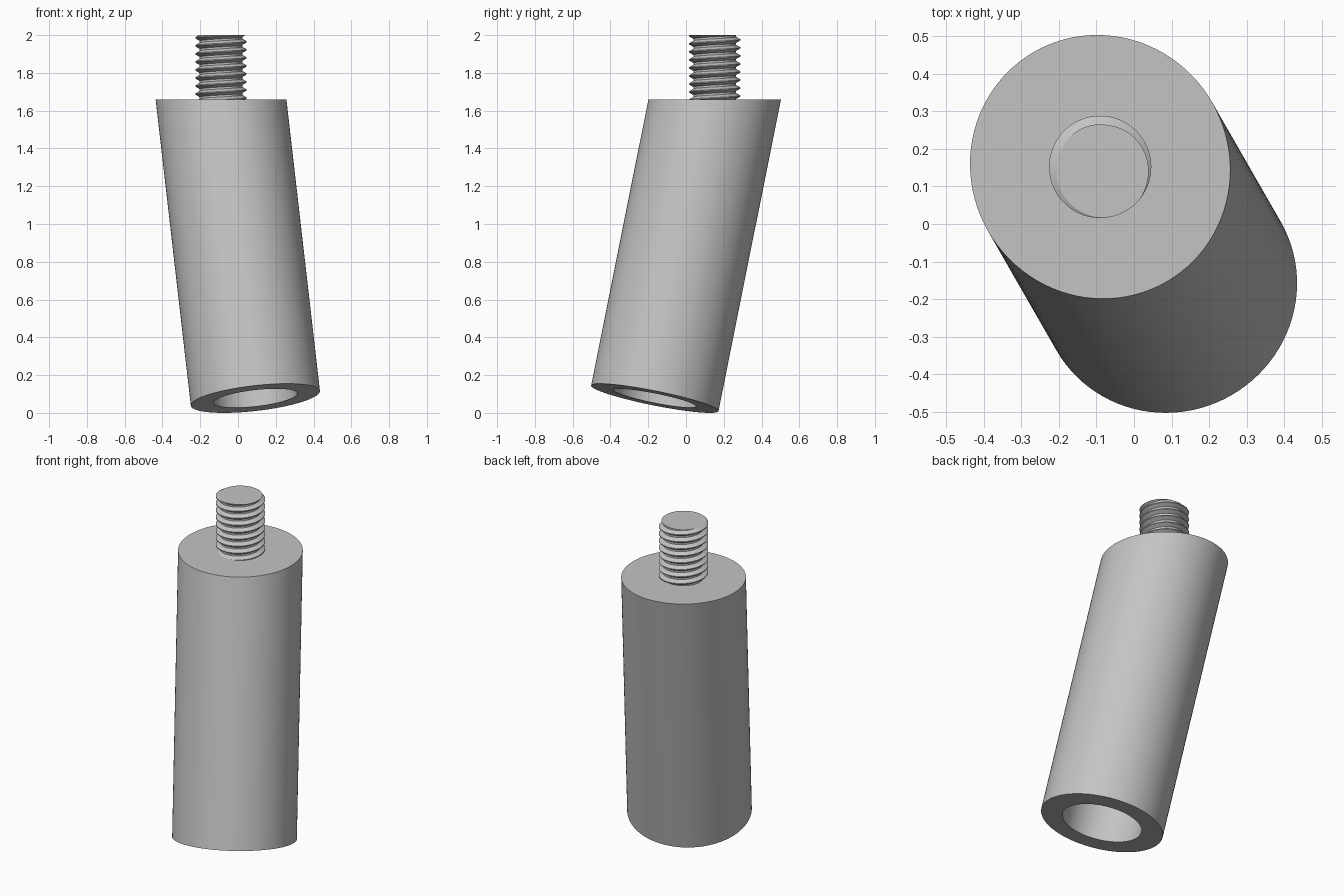
import bpy, bmesh, math
from mathutils import Vector

SEG = 96
TOP_Z = 1.66
STUD_TOP = 2.0
TOP_C = Vector((-0.09, 0.152, TOP_Z))
BASE_C = Vector((0.092, -0.165, 0.0775))

cube = bpy.data.objects.get("Cube")
if cube:
    bpy.data.objects.remove(cube, do_unlink=True)

grey = bpy.data.materials.new("plain grey metal")
grey.use_nodes = True
colour = (0.55, 0.55, 0.55, 1.0)
grey.diffuse_color = colour
grey.node_tree.nodes["Principled BSDF"].inputs["Base Color"].default_value = colour


def slice_flat(bm, z, up):
    """Cut the mesh at height z, drop what lies beyond and close the cut."""
    geom = bm.verts[:] + bm.edges[:] + bm.faces[:]
    cut = bmesh.ops.bisect_plane(bm, geom=geom, plane_co=(0, 0, z),
                                 plane_no=(0, 0, up), clear_outer=True)
    edges = [e for e in cut["geom_cut"] if isinstance(e, bmesh.types.BMEdge)]
    bmesh.ops.contextual_create(bm, geom=edges)


def finish(bm, name):
    bmesh.ops.recalc_face_normals(bm, faces=bm.faces[:])
    mesh = bpy.data.meshes.new(name)
    bm.to_mesh(mesh)
    bm.free()
    obj = bpy.data.objects.new(name, mesh)
    mesh.materials.append(grey)
    bpy.context.collection.objects.link(obj)
    bpy.ops.object.select_all(action='DESELECT')
    obj.select_set(True)
    bpy.context.view_layer.objects.active = obj
    bpy.ops.object.shade_smooth_by_angle(angle=math.radians(25))
    return obj


# Slanted body: square-cut foot with a blind bore, level top
axis = TOP_C - BASE_C
R, BORE, DEPTH = 0.344, 0.223, 1.2
profile = [(0, DEPTH), (BORE, DEPTH), (BORE, 0), (R, 0), (R, axis.length + 0.3)]
bm = bmesh.new()
verts = [bm.verts.new((r, 0, z)) for r, z in profile]
edges = [bm.edges.new(pair) for pair in zip(verts, verts[1:])]
bmesh.ops.spin(bm, geom=verts + edges, cent=(0, 0, 0), axis=(0, 0, 1),
               angle=math.tau, steps=SEG, use_duplicate=False)
bmesh.ops.remove_doubles(bm, verts=bm.verts[:], dist=1e-5)
bm.transform(axis.to_track_quat('Z', 'Y').to_matrix().to_4x4())
bmesh.ops.translate(bm, verts=bm.verts[:], vec=BASE_C)
slice_flat(bm, TOP_Z, 1)
finish(bm, "slanted_body")

# Upright stud: helical thread swept past both ends, then trimmed level
MAJOR, MINOR, PITCH, TURNS = 0.136, 0.113, 0.0425, 12
CREST_ANGLE = math.radians(-60)
thread = [(MAJOR, -0.06), (MAJOR, 0.06), (MINOR, 0.38), (MINOR, 0.62), (MAJOR, 0.94)]
start = STUD_TOP - (TURNS - 2) * PITCH
bm = bmesh.new()
previous = None
for i in range(TURNS * SEG + 1):
    turn = i / SEG
    a = CREST_ANGLE + turn * math.tau
    row = [bm.verts.new((TOP_C.x + r * math.cos(a), TOP_C.y + r * math.sin(a),
                         start + (turn + s - 1) * PITCH)) for r, s in thread]
    if previous:
        for k in range(len(thread) - 1):
            bm.faces.new((previous[k], row[k], row[k + 1], previous[k + 1]))
    previous = row
bmesh.ops.remove_doubles(bm, verts=bm.verts[:], dist=1e-5)
slice_flat(bm, STUD_TOP, 1)
slice_flat(bm, TOP_Z - 0.002, -1)
finish(bm, "threaded_stud")
